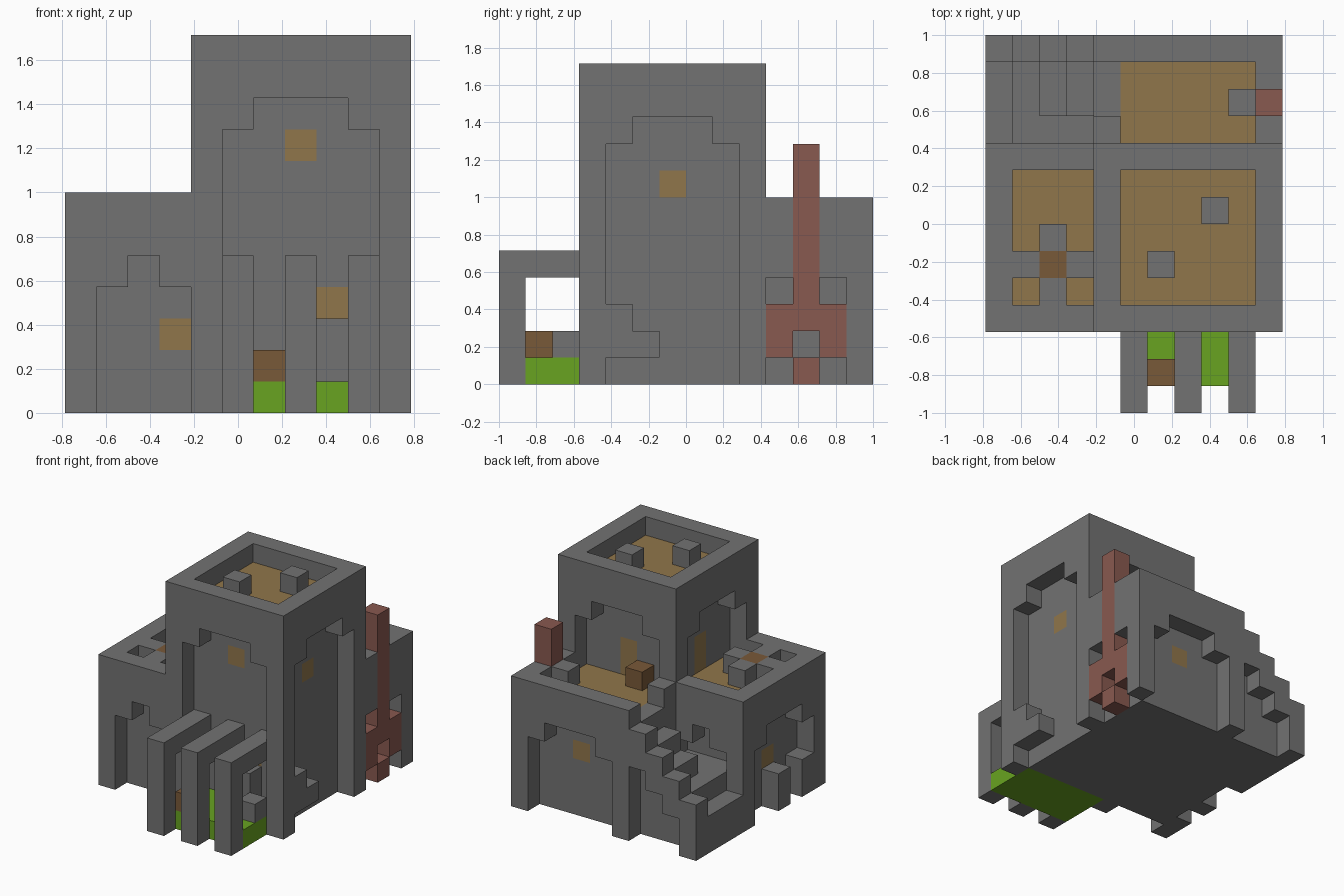
import bpy
import bmesh
from math import radians

if "Cube" in bpy.data.objects:
    bpy.data.objects.remove(bpy.data.objects["Cube"], do_unlink=True)

UNIT = 1 / 7             # edge of one building block
ORIGIN = (-5.5, -7, 0)   # grid corner, in blocks
cells = {}               # block position -> part name


def fill(part, xs, ys, zs):
    """Lay blocks of a part over half-open ranges; None carves them away."""
    for x in range(*xs):
        for y in range(*ys):
            for z in range(*zs):
                if part:
                    cells[x, y, z] = part
                else:
                    cells.pop((x, y, z), None)


def block(part, x, y, z, height=1):
    fill(part, (x, x + 1), (y, y + 1), (z, z + height))


def arch(axis, layer, lo, hi, bottom, top):
    """Carve a one-block-deep niche with a stepped crown."""
    for a, b, z0, z1 in ((lo, hi, bottom, top), (lo + 1, hi - 1, top, top + 1)):
        span, depth = (a, b), (layer, layer + 1)
        if axis == "x":
            fill(None, depth, span, (z0, z1))
        else:
            fill(None, span, depth, (z0, z1))


# Main masses
fill("left_wing", (0, 4), (3, 10), (0, 7))
fill("back_hall", (4, 11), (10, 14), (0, 7))
fill("tower", (4, 11), (3, 10), (0, 12))

# Staircase with its stepped outer parapet
for step in range(5):
    fill(None, (step, step + 1), (11, 14), (0, 7))
    fill("staircase", (step, step + 1), (11, 13), (0, step + 2))
    block("stair_parapet", step, 13, 0, step + 3)
block("staircase", 0, 10, 0, 2)
fill("staircase", (1, 4), (10, 11), (0, 3))

# Sunken terraces with plank floors
fill(None, (5, 10), (4, 9), (11, 12))
fill("tower_floor", (5, 10), (4, 9), (10, 11))
fill(None, (1, 4), (4, 9), (6, 7))
fill("wing_floor", (1, 5), (4, 9), (5, 6))
fill(None, (5, 10), (10, 13), (6, 7))
fill("hall_floor", (5, 10), (9, 13), (5, 6))

# Arched niches: tower front, right, back and left
arch("y", 3, 5, 10, 0, 9)
arch("x", 10, 4, 9, 0, 9)
arch("y", 9, 5, 10, 6, 9)
arch("x", 4, 4, 9, 6, 9)
# Arched niches: wing front, back and side, then hall back
arch("y", 3, 1, 4, 0, 4)
arch("y", 9, 1, 4, 3, 4)
arch("x", 0, 4, 9, 0, 4)
arch("y", 13, 5, 10, 0, 4)
# Stepped niche under the stairs
for x in (1, 2, 3):
    block(None, x, 13, 0, x + 1)

# Windows and doors
for spot in ((7, 4, 8), (8, 4, 3), (3, 4, 2), (9, 6, 7), (7, 12, 3), (1, 6, 2)):
    block("windows", *spot)
block("doors", 7, 8, 6, 2)
block("doors", 5, 6, 6, 2)

# Chimney with hearth on the right side
fill(None, (10, 11), (10, 13), (0, 4))
fill("chimney", (10, 11), (10, 13), (1, 3))
block("chimney", 10, 11, 0, 9)
block(None, 10, 11, 1)
block("hearth_block", 9, 11, 6)

# Blocks standing on the terraces
block("tower_seats", 6, 5, 11)
block("tower_seats", 8, 7, 11)
fill("wing_table", (1, 4), (5, 6), (6, 7))
fill("wing_table", (2, 3), (4, 7), (6, 7))
block("table_top", 2, 5, 6)
block("terrace_crate", 6, 9, 6)

# Blocks inside the side niches
block("tower_bracket", 10, 4, 1, 2)
block("tower_bracket", 10, 5, 1)
for y in (4, 6):
    block("side_posts", 0, y, 0, 2)

# Front pergola over a lawn
fill("lawn", (5, 10), (1, 4), (0, 1))
for x in (5, 7, 9):
    block("pergola", x, 0, 0, 4)
    fill("pergola", (x, x + 1), (0, 4), (4, 5))
block("garden_crate", 6, 1, 1)
block("garden_seat", 9, 2, 1)
block("garden_pillar", 8, 3, 1, 2)


def material(name, rgb):
    mat = bpy.data.materials.new(name)
    mat.use_nodes = True
    colour = (*rgb, 1)
    mat.diffuse_color = colour
    mat.node_tree.nodes["Principled BSDF"].inputs["Base Color"].default_value = colour
    return mat


stone = material("grey stone", (0.17, 0.17, 0.17))
planks = material("tan planks", (0.28, 0.18, 0.07))
wood = material("brown wood", (0.19, 0.1, 0.04))
brick = material("red brick", (0.25, 0.1, 0.08))
grass = material("green grass", (0.14, 0.37, 0.015))
special = {"chimney": brick, "lawn": grass}
special.update(dict.fromkeys(
    ("tower_floor", "wing_floor", "hall_floor", "windows", "doors"), planks))
special.update(dict.fromkeys(
    ("table_top", "terrace_crate", "garden_crate"), wood))


def build(part):
    """Make one object from the exposed faces of a part's blocks."""
    bm = bmesh.new()
    corners = {}

    def corner(p):
        if p not in corners:
            corners[p] = bm.verts.new([(c + o) * UNIT for c, o in zip(p, ORIGIN)])
        return corners[p]

    for cell in [c for c, owner in cells.items() if owner == part]:
        for axis in range(3):
            for side in (0, 1):
                beyond = list(cell)
                beyond[axis] += 2 * side - 1
                if tuple(beyond) in cells:
                    continue
                ring = []
                for u, v in ((0, 0), (1, 0), (1, 1), (0, 1)):
                    p = list(cell)
                    p[axis] += side
                    p[(axis + 1) % 3] += u
                    p[(axis + 2) % 3] += v
                    ring.append(corner(tuple(p)))
                bm.faces.new(ring if side else ring[::-1])
    # Merge coplanar squares into clean flat faces
    bmesh.ops.dissolve_limit(bm, angle_limit=radians(1),
                             verts=bm.verts, edges=bm.edges)
    mesh = bpy.data.meshes.new(part)
    bm.to_mesh(mesh)
    bm.free()
    mesh.materials.append(special.get(part, stone))
    bpy.context.collection.objects.link(bpy.data.objects.new(part, mesh))


for part in dict.fromkeys(cells.values()):
    build(part)
